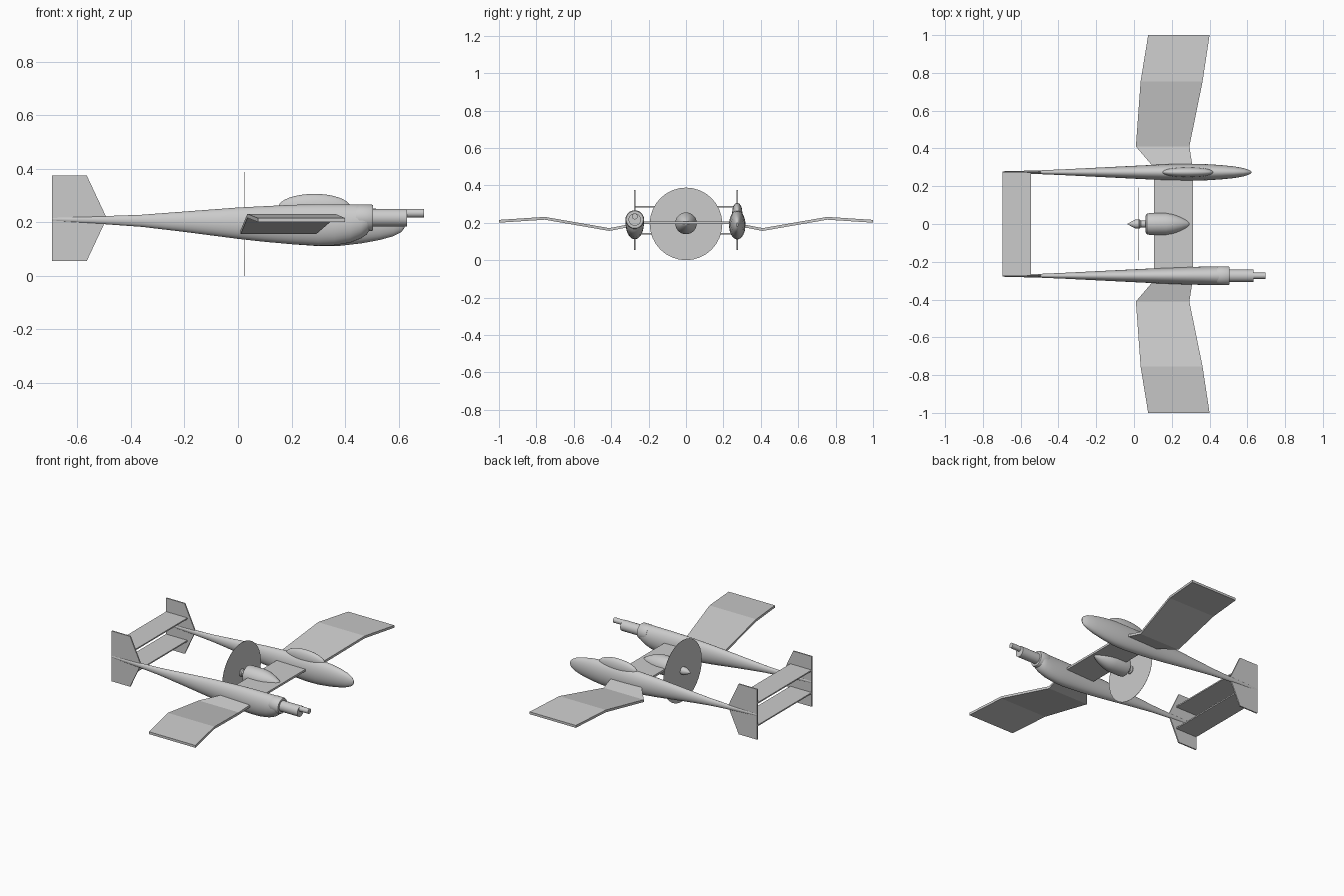
import bpy, bmesh, math

cube = bpy.data.objects.get("Cube")
if cube:
    bpy.data.objects.remove(cube, do_unlink=True)

grey = bpy.data.materials.new("plain grey")
grey.use_nodes = True
colour = (0.6, 0.6, 0.6, 1)
grey.diffuse_color = colour
grey.node_tree.nodes["Principled BSDF"].inputs["Base Color"].default_value = colour

BOOM_Y = 0.274
MID_Z = 0.197


def finish(name, bm, smooth=False, recalc=True):
    """Turn a bmesh into a named, coloured object."""
    if recalc:
        bmesh.ops.recalc_face_normals(bm, faces=bm.faces[:])
    mesh = bpy.data.meshes.new(name)
    bm.to_mesh(mesh)
    bm.free()
    mesh.materials.append(grey)
    obj = bpy.data.objects.new(name, mesh)
    bpy.context.collection.objects.link(obj)
    if smooth:
        bpy.ops.object.select_all(action='DESELECT')
        obj.select_set(True)
        bpy.context.view_layer.objects.active = obj
        bpy.ops.object.shade_smooth_by_angle(angle=math.radians(35))
    return obj


def loft(name, stations, y, sides=32):
    """Skin elliptical rings given as (x, bottom z, top z, half width)."""
    bm = bmesh.new()
    rings = []
    for x, low, high, half in stations:
        ring = []
        for i in range(sides):
            a = math.tau * i / sides
            ring.append(bm.verts.new((x, y + half * math.cos(a),
                                      (low + high) / 2 + (high - low) / 2 * math.sin(a))))
        rings.append(ring)
    for a, b in zip(rings, rings[1:]):
        for i in range(sides):
            j = (i + 1) % sides
            bm.faces.new((a[i], a[j], b[j], b[i]))
    bm.faces.new(rings[0])
    bm.faces.new(rings[-1])
    return finish(name, bm, smooth=True)


def turned(name, profile, y, z):
    """Body of revolution along x from (x, radius) pairs."""
    return loft(name, [(x, z - r, z + r, r) for x, r in profile], y)


def slab(name, corners, offset):
    """Flat polygon pushed out to a plate, centred on its plane."""
    bm = bmesh.new()
    loops = [[bm.verts.new([c + s * o for c, o in zip(p, offset)]) for p in corners]
             for s in (-0.5, 0.5)]
    n = len(corners)
    for loop in loops:
        bm.faces.new(loop)
    for i in range(n):
        j = (i + 1) % n
        bm.faces.new((loops[0][i], loops[0][j], loops[1][j], loops[1][i]))
    return finish(name, bm)


# Booms: shared tapering tail, different noses
tail = [(-0.695, 0.204, 0.219, 0.005), (-0.5, 0.193, 0.223, 0.010),
        (-0.36, 0.183, 0.228, 0.016), (-0.2, 0.164, 0.240, 0.024),
        (0.0, 0.138, 0.255, 0.034), (0.1, 0.127, 0.260, 0.039),
        (0.2, 0.118, 0.265, 0.043)]
left_nose = [(0.3, 0.111, 0.267, 0.044), (0.38, 0.112, 0.266, 0.043),
             (0.46, 0.121, 0.260, 0.038), (0.53, 0.134, 0.248, 0.031),
             (0.58, 0.148, 0.234, 0.022), (0.61, 0.163, 0.217, 0.012),
             (0.622, 0.180, 0.200, 0.004)]
right_nose = [(0.3, 0.112, 0.267, 0.047), (0.36, 0.114, 0.267, 0.048),
              (0.42, 0.124, 0.267, 0.049), (0.46, 0.140, 0.266, 0.049),
              (0.48, 0.154, 0.265, 0.048), (0.49, 0.168, 0.264, 0.046)]
loft("left_boom", tail + left_nose, BOOM_Y)
loft("right_boom", tail + right_nose, -BOOM_Y)

# Canopy on the left boom
steps = 16
canopy = []
for i in range(steps + 1):
    t = math.pi * (0.02 + 0.96 * i / steps)
    r = math.sin(t)
    canopy.append((0.285 - 0.135 * math.cos(t), 0.255 - 0.05 * r,
                   0.255 + 0.051 * r, 0.027 * r))
loft("canopy", canopy, BOOM_Y)

# Stepped barrel on the right boom
turned("barrel_collar", [(0.44, 0.047), (0.455, 0.050), (0.497, 0.050), (0.505, 0.046)],
       -BOOM_Y, 0.217)
turned("barrel", [(0.49, 0.033), (0.632, 0.033)], -BOOM_Y, 0.217)
turned("muzzle", [(0.6, 0.016), (0.695, 0.016)], -BOOM_Y, 0.234)

# Central engine pod, spinner and propeller disc
turned("engine_pod", [(0.062, 0.046), (0.070, 0.056), (0.09, 0.058), (0.17, 0.058),
                      (0.21, 0.051), (0.25, 0.036), (0.28, 0.020), (0.295, 0.008),
                      (0.298, 0.002)], 0, MID_Z)
turned("spinner", [(-0.034, 0.001), (-0.015, 0.013), (0.005, 0.023), (0.03, 0.024),
                   (0.036, 0.018), (0.07, 0.018)], 0, MID_Z)
turned("propeller_disc", [(0.0245, 0.194), (0.0255, 0.194)], 0, 0.194)

# Wing: centre panel and mirrored cranked outer panels
slab("wing_centre", [(0.107, -0.29, 0.2), (0.313, -0.29, 0.2),
                     (0.313, 0.29, 0.2), (0.107, 0.29, 0.2)], (0, 0, 0.013))
# each rib: distance out, trailing x, leading x, height
ribs = [(0.285, 0.117, 0.313, 0.188), (0.41, 0.01, 0.293, 0.164),
        (0.755, 0.035, 0.363, 0.224), (1.0, 0.075, 0.4, 0.208)]
for side, label in ((1, "left"), (-1, "right")):
    bm = bmesh.new()
    rings = []
    for y, back, front, z in ribs:
        rings.append([bm.verts.new((x, side * y, z + h))
                      for x, h in ((back, -0.0075), (front, -0.0075),
                                   (front, 0.0075), (back, 0.0075))])
    for a, b in zip(rings, rings[1:]):
        for i in range(4):
            j = (i + 1) % 4
            bm.faces.new((a[i], a[j], b[j], b[i]))
    bm.faces.new(rings[0])
    bm.faces.new(rings[-1])
    finish(label + "_outer_wing", bm)

    # Tail fin on each boom
    fin = [(-0.695, 0.375), (-0.565, 0.375), (-0.49, 0.215), (-0.565, 0.055), (-0.695, 0.055)]
    slab(label + "_fin", [(x, side * BOOM_Y, z) for x, z in fin], (0, 0.008, 0))

# Two tailplanes joining the fins
for label, z in (("upper", 0.285), ("lower", 0.142)):
    slab(label + "_tailplane", [(-0.695, -BOOM_Y, z), (-0.545, -BOOM_Y, z),
                                (-0.545, BOOM_Y, z), (-0.695, BOOM_Y, z)], (0, 0, 0.008))
